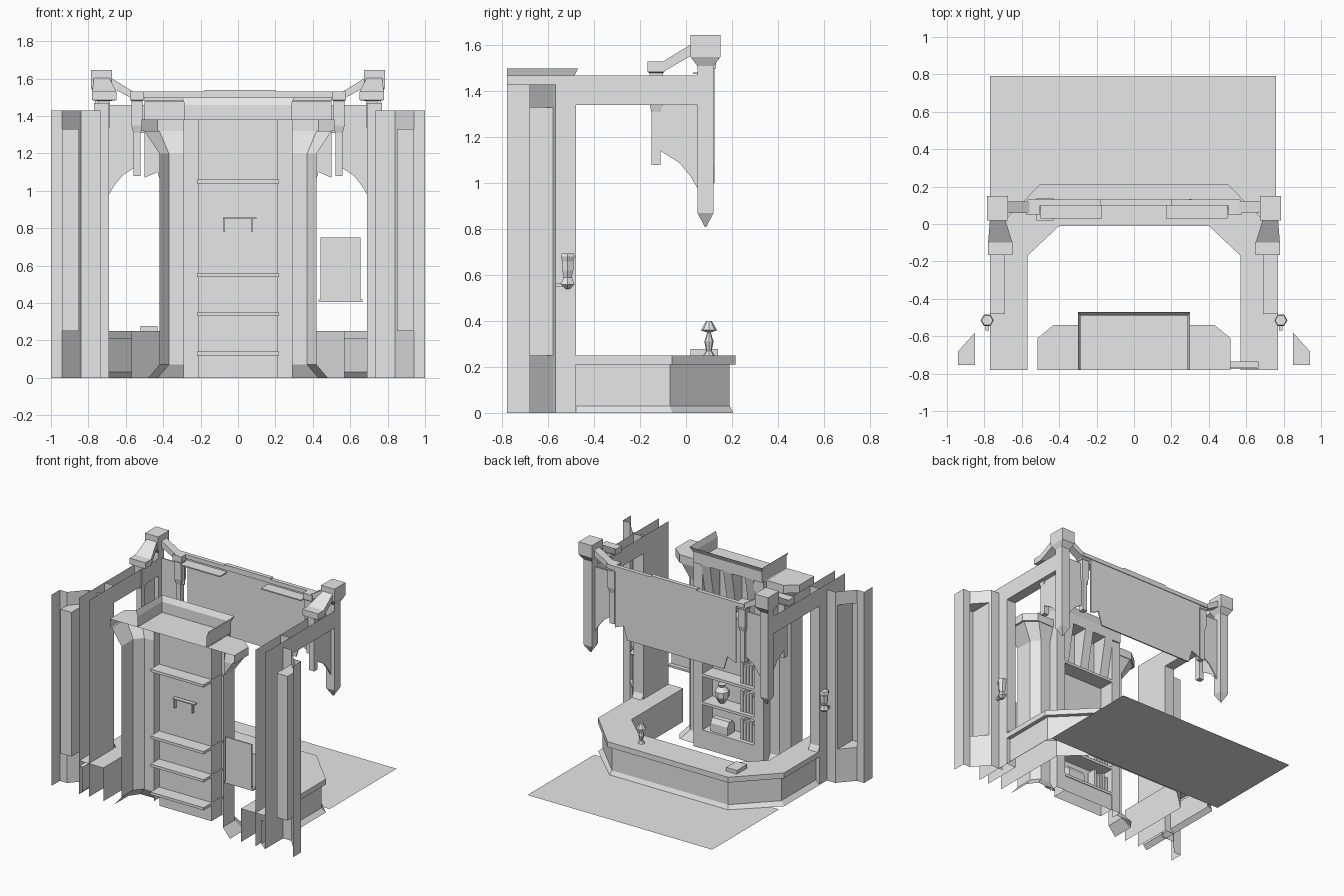
import bpy
import bmesh
from mathutils import Vector

old = bpy.data.objects.get("Cube")
if old:
    bpy.data.objects.remove(old, do_unlink=True)

grey = bpy.data.materials.new("plain grey")
grey.use_nodes = True
grey.diffuse_color = (0.8, 0.8, 0.8, 1)
grey.node_tree.nodes["Principled BSDF"].inputs["Base Color"].default_value = (0.8, 0.8, 0.8, 1)


def finish(name, bm, mirror=False):
    bmesh.ops.recalc_face_normals(bm, faces=bm.faces)
    mesh = bpy.data.meshes.new(name)
    bm.to_mesh(mesh)
    bm.free()
    mesh.materials.append(grey)
    obj = bpy.data.objects.new(name, mesh)
    bpy.context.scene.collection.objects.link(obj)
    if mirror:
        mod = obj.modifiers.new("mirror", "MIRROR")
        mod.use_clip = True
    return obj


def loft(name, rings, mirror=False, closed=False, caps=False):
    """Skin a stack of point rings."""
    bm = bmesh.new()
    rows = [[bm.verts.new(p) for p in ring] for ring in rings]
    n = len(rows[0])
    for a, b in zip(rows, rows[1:]):
        for i in range(n if closed else n - 1):
            j = (i + 1) % n
            bm.faces.new((a[i], a[j], b[j], b[i]))
    if caps:
        bm.faces.new(rows[0])
        bm.faces.new(rows[-1])
    return finish(name, bm, mirror)


def walls(name, plan, z0, z1, mirror=False):
    return loft(name, [[(x, y, z) for x, y in plan] for z in (z0, z1)], mirror)


def prism(name, outline, axis, lo, hi, mirror=False):
    """Extrude an outline along axis x, y or z."""
    def place(p, t):
        q = list(p)
        q.insert("xyz".index(axis), t)
        return q
    rings = [[place(p, t) for p in outline] for t in (lo, hi)]
    return loft(name, rings, mirror, True, True)


def box(name, lo, hi, mirror=False):
    outline = [(lo[0], lo[1]), (hi[0], lo[1]), (hi[0], hi[1]), (lo[0], hi[1])]
    return prism(name, outline, "z", lo[2], hi[2], mirror)


def post(name, cx, cy, levels, mirror=False):
    """Square post from (height, half width, half depth) levels."""
    rings = [[(cx + sx * hx, cy + sy * hy, z) for sx, sy in ((-1, -1), (1, -1), (1, 1), (-1, 1))]
             for z, hx, hy in levels]
    return loft(name, rings, mirror, True, True)


def lathe(name, centre, profile, sides=8, mirror=False):
    import math
    rings = [[(centre[0] + r * math.cos(i * math.tau / sides),
               centre[1] + r * math.sin(i * math.tau / sides), centre[2] + z)
              for i in range(sides)] for r, z in profile]
    return loft(name, rings, mirror, True, True)


def plate(name, corners, mirror=False):
    bm = bmesh.new()
    bm.faces.new([bm.verts.new(c) for c in corners])
    return finish(name, bm, mirror)


BACK = -0.78

# Floor sheet in front of the counter
plate("floor_sheet", [(-0.77, 0, 0), (0.76, 0, 0), (0.76, 0.79, 0), (-0.77, 0.79, 0)])

# Counter: skirting, body, overhanging top and inner wall
counter = [(0.77, -0.06, 0.49, 0.205, 0), (0.74, -0.07, 0.48, 0.19, 0.03),
           (0.74, -0.07, 0.48, 0.19, 0.21), (0.77, -0.06, 0.5, 0.215, 0.21),
           (0.77, -0.06, 0.5, 0.215, 0.25), (0.57, -0.17, 0.4, -0.01, 0.25),
           (0.57, -0.17, 0.4, -0.01, 0)]
loft("counter", [[(x, BACK, z), (x, yb, z), (xb, yf, z), (0, yf, z)]
                 for x, yb, xb, yf, z in counter], True)

# Outer columns with chamfered blocks and a notched shaft
head = [(1, BACK), (1, -0.68), (0.94, -0.68)]
tail = [(0.85, -0.58), (0.84, -0.567), (0.735, -0.567)]
notch = [(0.94, -0.755), (0.85, -0.755)]
walls("column_foot", head + tail, 0, 0.25, True)
walls("column_shaft", head + notch + tail, 0.25, 1.33, True)
walls("column_head", head + tail, 1.33, 1.43, True)
for name, z in (("foot_ledge", 0.25), ("head_underside", 1.33)):
    plate(name, [(x, y, z) for x, y in (head[2], tail[0], notch[1], notch[0])], True)

# Side walls, their foot flare and the beams running forward
walls("side_wall", [(0.77, BACK), (0.77, -0.48), (0.69, -0.48), (0.69, BACK)], 0, 1.47, True)
loft("wall_foot", [[(0.77, y, z), (0.69, y, z)] for y, z in ((-0.48, 0.29), (-0.46, 0.25))], True)
loft("side_beam", [[(x, -0.48, z), (x, 0.06, z)] for x, z in
                   ((0.77, 1.47), (0.77, 1.34), (0.69, 1.34), (0.69, 1.47))], True)

# Chamfered pillars beside the bookcase, flared at foot and head
pillar = [(0.48, 0.43, -0.61, -0.54, 0), (0.42, 0.37, -0.64, -0.58, 0.07),
          (0.42, 0.37, -0.64, -0.58, 1.2), (0.5, 0.42, -0.61, -0.545, 1.32),
          (0.515, 0.43, -0.61, -0.54, 1.32), (0.515, 0.43, -0.61, -0.54, 1.38)]
loft("bookcase_pillar", [[(xo, BACK, z), (xo, yd, z), (xi, yf, z), (0.29, yf, z)]
                         for xo, xi, yd, yf, z in pillar], True)
plate("pillar_top", [(0.515, BACK, 1.38), (0.515, -0.61, 1.38), (0.43, -0.54, 1.38),
                     (0.29, -0.54, 1.38), (0.29, BACK, 1.38)], True)

# Bookcase: frame, back panel, plinth and shelves
walls("bookcase_frame", [(0.29, -0.58), (0.29, -0.5), (0.215, -0.5), (0.215, -0.62)], 0, 1.38, True)
walls("bookcase_back", [(-0.215, -0.62), (0.215, -0.62)], 0, 1.38)
walls("bookcase_plinth", [(-0.215, -0.505), (0.215, -0.505)], 0, 0.13)
for z in (0.13, 0.34, 0.55, 1.05):
    box("shelf", (-0.22, -0.72, z - 0.01), (0.22, -0.5, z + 0.01))
box("hanging_rail", (-0.08, -0.66, 0.85), (0.1, -0.63, 0.858))
box("rail_hook", (0.07, -0.65, 0.78), (0.078, -0.63, 0.85), True)

# Sloping brackets below the cornice
slope = [(-0.61, 1.07), (-0.55, 1.07), (-0.49, 1.38), (-0.61, 1.38)]
for x in (-0.18, 0, 0.18):
    prism("cornice_bracket", slope, "x", x - 0.035, x + 0.035)

# Cornice tray
loft("cornice", [[(x, BACK, z), (x, y, z), (0, y, z)] for x, y, z in
                 ((0.285, -0.49, 1.38), (0.285, -0.49, 1.46), (0.3, -0.47, 1.5))], True)
plate("cornice_floor", [(-0.285, BACK, 1.38), (0.285, BACK, 1.38),
                        (0.285, -0.49, 1.38), (-0.285, -0.49, 1.38)])

# Hanging posts with caps
post("corner_post", 0.73, 0.085, [(0.81, 0.003, 0.003), (0.87, 0.035, 0.035), (1.51, 0.035, 0.035),
                                  (1.55, 0.055, 0.065), (1.645, 0.055, 0.065)], True)
for name, cx, cy, wx, wy in (("side_post", 0.715, -0.13, 0.065, 0.037), ("front_post", 0.54, 0.085, 0.037, 0.035)):
    post(name, cx, cy, [(1.08, 0.02, 0.02), (1.31, 0.02, 0.02), (1.35, 0.03, 0.03),
                        (1.48, 0.03, 0.03), (1.485, wx, wy), (1.53, wx, wy)], True)

# Sloping arms from the corner caps
loft("side_arm", [[(a, y, l), (b, y, l), (b, y, h), (a, y, h)] for a, b, y, l, h in
                  ((0.69, 0.77, 0.03, 1.56, 1.61), (0.65, 0.78, -0.1, 1.485, 1.53))], True, True, True)
loft("front_arm", [[(x, 0.06, l), (x, 0.12, l), (x, 0.12, h), (x, 0.06, h)] for x, l, h in
                   ((0.69, 1.56, 1.61), (0.56, 1.49, 1.53))], True, True, True)

# Curved webs between the posts
prism("front_web", [(0.56, 1.12), (0.62, 1.08), (0.66, 1.03), (0.69, 0.98), (0.69, 1.46), (0.5, 1.46),
                    (0.5, 1.31), (0.56, 1.31)], "y", 0.08, 0.09, True)
prism("side_web", [(-0.11, 1.14), (-0.03, 1.09), (0.02, 1.03), (0.055, 0.97), (0.055, 1.42),
                   (-0.11, 1.42)], "x", 0.725, 0.735, True)

# Front sign board with rail and ledges
half = [(0.5, 1.53), (0.5, 1.07), (0.43, 1.1), (0.4, 1.0)]
prism("sign_board", half + [(-x, z) for x, z in reversed(half)], "y", 0.115, 0.125)
box("sign_rail", (-0.57, 0.1, 1.5), (0.57, 0.13, 1.53))
box("sign_crest", (-0.18, 0.1, 1.53), (0.2, 0.13, 1.54))
box("sign_ledge", (0.17, 0.03, 1.475), (0.5, 0.12, 1.483), True)

# Notice panel with a small ledge
box("notice_panel", (0.44, -0.775, 0.41), (0.655, -0.765, 0.75))
box("notice_ledge", (0.43, -0.775, 0.405), (0.665, -0.735, 0.42))

# Wall lanterns
lathe("wall_lantern", (0.785, -0.515, 0), [(0.01, 0.54), (0.035, 0.56), (0.02, 0.59), (0.028, 0.62),
                                           (0.028, 0.66), (0.035, 0.68), (0.03, 0.695)], 6, True)
box("lantern_bracket", (0.775, -0.57, 0.55), (0.795, -0.515, 0.565), True)

# Counter lamp and book
lathe("counter_lamp", (0.3, 0.1, 0.25), [(0.025, 0), (0.012, 0.02), (0.02, 0.06), (0.008, 0.1),
                                         (0.035, 0.11), (0.012, 0.15)])
box("counter_book", (-0.52, 0.02, 0.25), (-0.43, 0.14, 0.278))

# Things on the shelves
lathe("jar", (0.1, -0.57, 0.35), [(0.02, 0), (0.05, 0.05), (0.05, 0.09), (0.02, 0.12), (0.03, 0.14)])
prism("chest", [(-0.6, 0.14), (-0.52, 0.14), (-0.52, 0.2), (-0.54, 0.235), (-0.58, 0.235), (-0.6, 0.2)],
      "x", 0.02, 0.16)
for i in range(5):
    x = -0.2 + i * 0.025
    top = 0.13 + 0.012 * (i * 2 % 3)
    for z in (0.14, 0.35, 0.56):
        box("shelf_book", (x, -0.6, z), (x + 0.021, -0.53, z + top))
